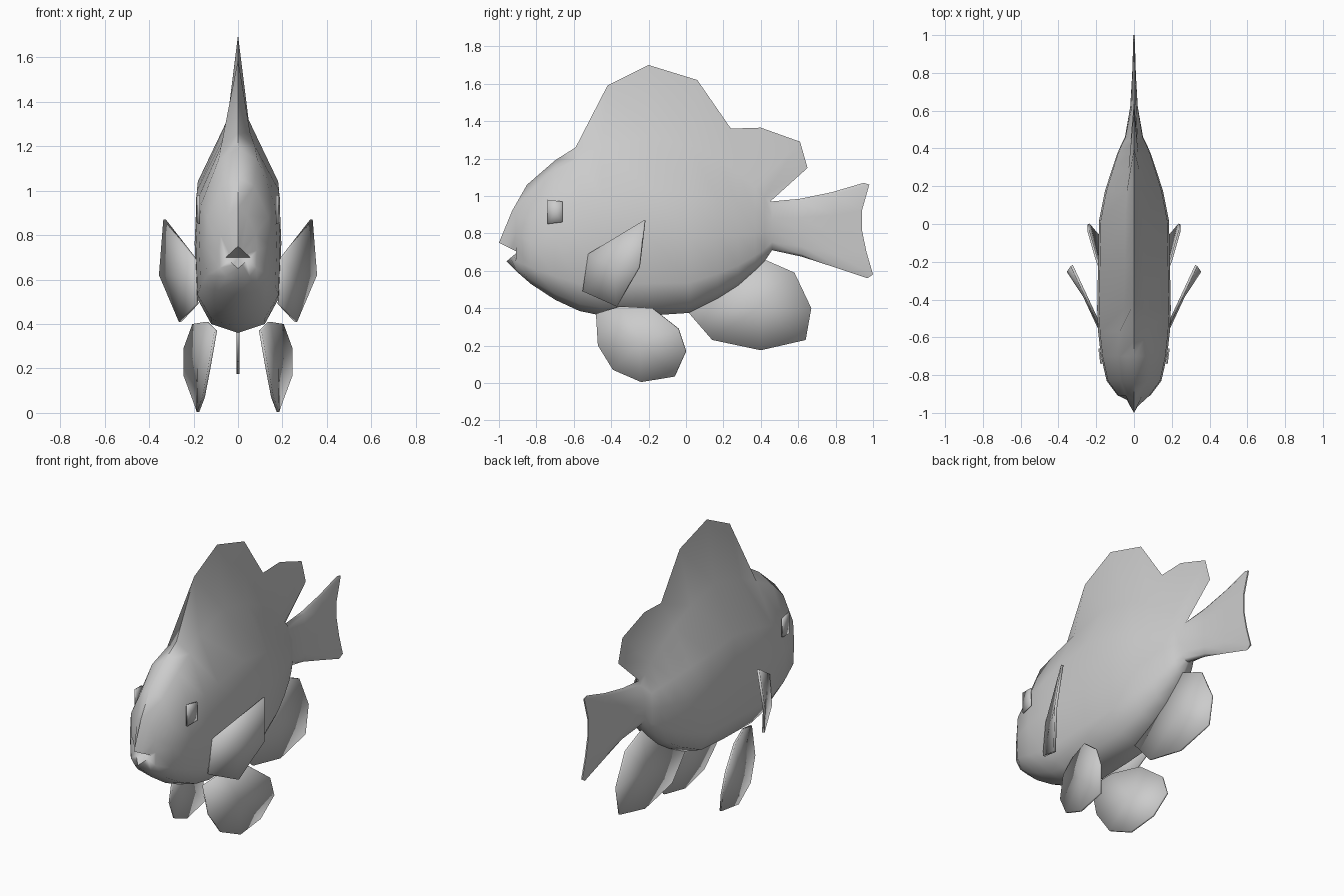
import bpy, bmesh, math

if "Cube" in bpy.data.objects:
    bpy.data.objects.remove(bpy.data.objects["Cube"])

grey = bpy.data.materials.new("plain grey")
grey.diffuse_color = (0.6, 0.6, 0.6, 1)
grey.use_nodes = True
grey.node_tree.nodes["Principled BSDF"].inputs["Base Color"].default_value = grey.diffuse_color


def make(name, verts, faces, angle=None):
    me = bpy.data.meshes.new(name)
    me.from_pydata(verts, [], faces)
    bm = bmesh.new()
    bm.from_mesh(me)
    bmesh.ops.remove_doubles(bm, verts=bm.verts, dist=0.0005)
    bmesh.ops.recalc_face_normals(bm, faces=bm.faces)
    bm.to_mesh(me)
    bm.free()
    me.materials.append(grey)
    ob = bpy.data.objects.new(name, me)
    bpy.context.collection.objects.link(ob)
    if angle:
        bpy.ops.object.select_all(action='DESELECT')
        ob.select_set(True)
        bpy.context.view_layer.objects.active = ob
        bpy.ops.object.shade_smooth_by_angle(angle=math.radians(angle))
    return ob


# Body stations: y, half width, back height, belly height, ridge y, ridge z, back width share
stations = [
    (-.91, .085, .89, .60, -.93, .92, .5),
    (-.83, .145, 1.02, .53, -.85, 1.06, .5),
    (-.70, .175, 1.14, .445, -.70, 1.19, .5),
    (-.57, .19, 1.20, .385, -.59, 1.26, .4),
    (-.45, .195, 1.26, .36, -.42, 1.59, .28),
    (-.20, .19, 1.32, .36, -.20, 1.70, .25),
    (.02, .185, 1.27, .375, .06, 1.62, .25),
    (.17, .155, 1.20, .45, .24, 1.36, .25),
    (.28, .12, 1.12, .52, .40, 1.365, .25),
    (.37, .09, 1.05, .60, .61, 1.29, .25),
    (.42, .068, 1.00, .65, .65, 1.15, .3),
    (.46, .048, .95, .71, .45, .97, .4),
    (.62, .02, .97, .675, .61, .985, .6),
    (.79, .01, 1.01, .62, .78, 1.02, .8),
]
# Half rings run from the ridge down to the belly; the first one is the lips
rings = [[(0, -1, .75), (.02, -.965, .732), (.038, -.93, .715), (.055, -.90, .70),
          (.038, -.92, .684), (.02, -.94, .667), (0, -.96, .65)]]
section = ((.71, .95), (.45, 1), (.18, .96), (.045, .62))
for y, w, zt, zb, yr, zr, share in stations:
    h = zt - zb
    rings.append([(0, yr, zr), (w * share, y, zt)]
                 + [(w * k, y, zb + h * t) for t, k in section] + [(0, y, zb)])
# Concave trailing edge of the tail
edge = [(.95, 1.07), (.98, 1.06), (.94, .92), (.94, .82), (.965, .70), (1, .58), (.97, .56)]
rings.append([(.004 if 0 < i < 6 else 0, y, z) for i, (y, z) in enumerate(edge)])

# Mirror each half ring and skin the loft
verts, faces = [], []
for ring in rings:
    verts += ring + [(-x, y, z) for x, y, z in ring[5:0:-1]]
n = 12
for r in range(len(rings) - 1):
    for i in range(n):
        j = (i + 1) % n
        faces.append((r * n + i, r * n + j, (r + 1) * n + j, (r + 1) * n + i))
last = (len(rings) - 1) * n
for i in range(6):
    faces.append((last + i, last + i + 1, last + (n - i - 1) % n, last + (n - i) % n)
                 if 0 < i < 5 else
                 ((last, last + 1, last + 11) if i == 0 else (last + 5, last + 6, last + 7)))
# Mouth recess
verts.append((0, -.88, .70))
faces += [(i, (i + 1) % n, len(verts) - 1) for i in range(n)]
make("body", verts, faces, 60)


def fin(name, outline, thick=.012):
    """Thin plate through the outline, fanned from its middle."""
    c = tuple(sum(p[k] for p in outline) / len(outline) for k in range(3))
    m = len(outline)
    ob = make(name, outline + [c], [(i, (i + 1) % m, m) for i in range(m)], 40)
    mod = ob.modifiers.new("thickness", 'SOLIDIFY')
    mod.thickness, mod.offset = thick, 0
    return ob


# Anal fin on the centre line
fin("anal_fin", [(0, y, z) for y, z in (
    (.42, .66), (.58, .59), (.67, .40), (.64, .23), (.40, .175), (.14, .23), (.01, .38), (.25, .6))])

# Paired fins and eye plates
pectoral = [(.19, -.52, .69), (.33, -.22, .87), (.35, -.25, .62), (.26, -.37, .41), (.185, -.55, .49)]
pelvic = [(.10, -.48, .37), (.13, -.47, .20), (.155, -.39, .07), (.18, -.24, .005), (.19, -.06, .035),
          (.24, 0, .17), (.24, -.04, .29), (.20, -.18, .40), (.14, -.35, .41)]
eye = [(.174, -.74, .85), (.185, -.66, .86), (.185, -.66, .97), (.174, -.74, .98)]
for side, s in (("right", 1), ("left", -1)):
    for part, pts, t in (("pectoral_fin", pectoral, .014), ("pelvic_fin", pelvic, .012), ("eye", eye, .008)):
        fin(f"{side}_{part}", [(s * x, y, z) for x, y, z in pts], t)
